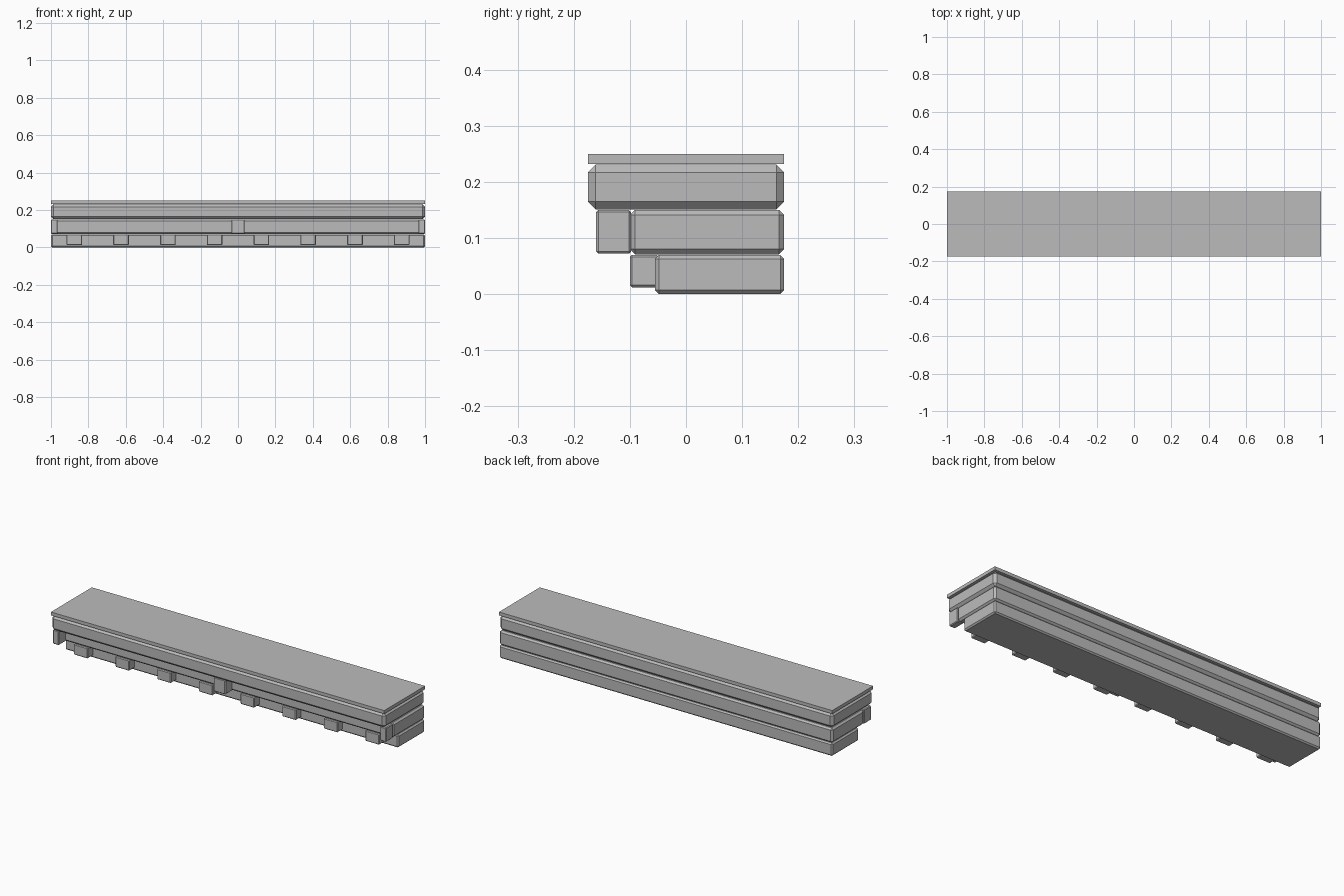
import bpy
import bmesh

if "Cube" in bpy.data.objects:
    bpy.data.objects.remove(bpy.data.objects["Cube"])

grey = bpy.data.materials.new("plain grey")
grey.diffuse_color = (0.5, 0.5, 0.5, 1)
grey.use_nodes = True
grey.node_tree.nodes["Principled BSDF"].inputs["Base Color"].default_value = grey.diffuse_color


def block(name, x, y, z, bevel=0.0):
    """Box given by (min, max) on each axis, with an even chamfer."""
    bm = bmesh.new()
    bmesh.ops.create_cube(bm, size=1)
    for v in bm.verts:
        for i, (lo, hi) in enumerate((x, y, z)):
            v.co[i] = hi if v.co[i] > 0 else lo
    if bevel:
        bmesh.ops.bevel(bm, geom=bm.edges[:], offset=bevel, segments=1,
                        profile=0.5, affect='EDGES')
    bmesh.ops.recalc_face_normals(bm, faces=bm.faces)
    me = bpy.data.meshes.new(name)
    bm.to_mesh(me)
    bm.free()
    me.materials.append(grey)
    ob = bpy.data.objects.new(name, me)
    bpy.context.collection.objects.link(ob)
    return ob


FULL = (-1, 1)
BACK = 0.175

# Stepped cornice courses, each projecting further forward
block("lower_course", FULL, (-0.055, BACK), (0, 0.07), 0.007)
block("middle_course", FULL, (-0.10, BACK), (0.071, 0.15), 0.009)
block("upper_course", FULL, (-0.175, BACK), (0.151, 0.231), 0.014)
block("top_slab", FULL, (-0.175, BACK), (0.232, 0.25))

# Small dentil blocks along the lower course
for i in range(8):
    cx = -0.875 + 0.25 * i
    block(f"dentil_{i + 1}", (cx - 0.042, cx + 0.042), (-0.10, -0.048),
          (0.012, 0.07), 0.004)

# Brackets under the upper course: one central, half width at the ends
for name, x in (("left_bracket", (-1, -0.964)),
                ("centre_bracket", (-0.036, 0.036)),
                ("right_bracket", (0.964, 1))):
    block(name, x, (-0.16, -0.098), (0.072, 0.15), 0.004)
